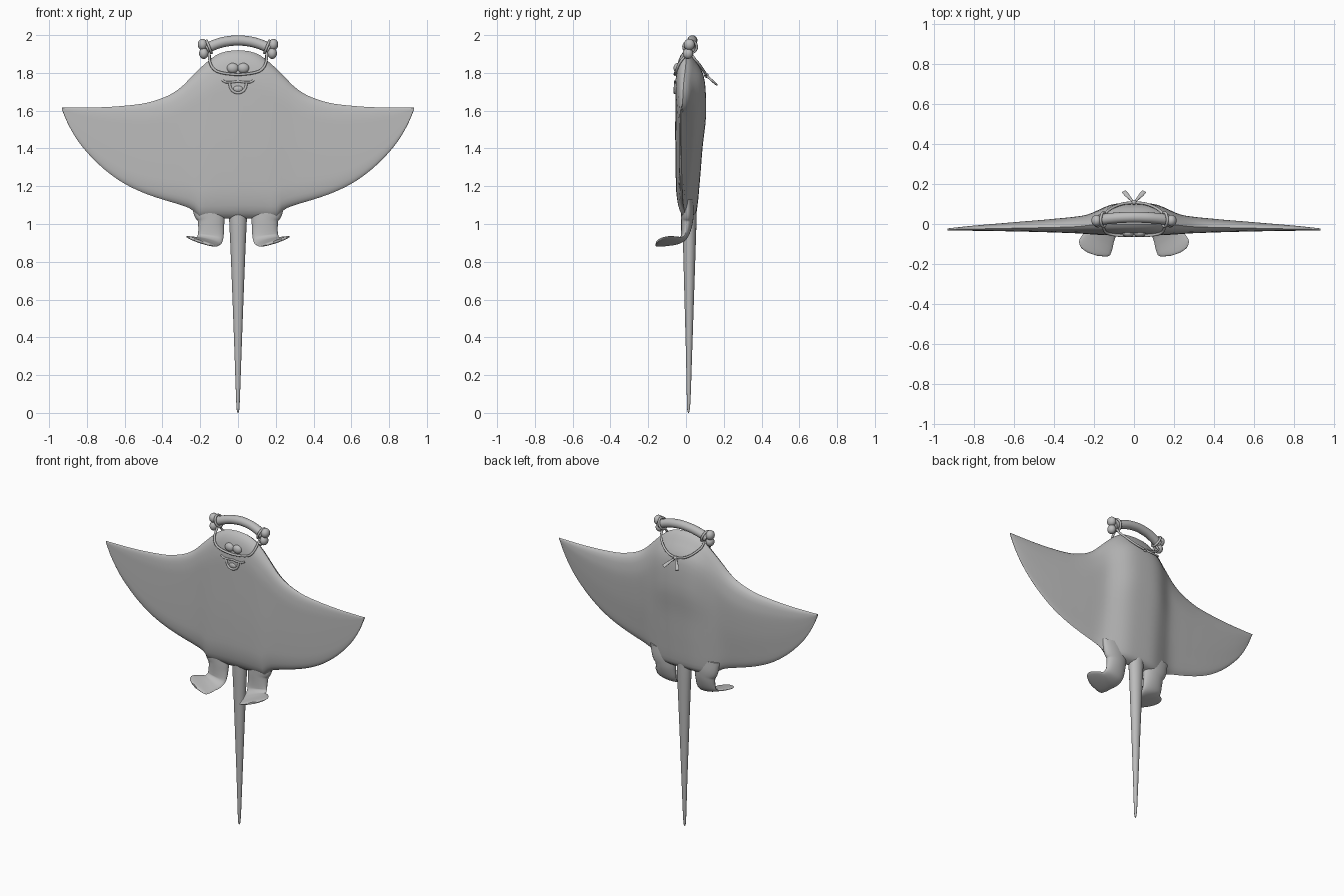
import bpy, bmesh, math
from mathutils import Vector

if "Cube" in bpy.data.objects:
    bpy.data.objects.remove(bpy.data.objects["Cube"])

grey = bpy.data.materials.new("plain_grey")
grey.diffuse_color = (0.5, 0.5, 0.5, 1)
grey.use_nodes = True
grey.node_tree.nodes["Principled BSDF"].inputs["Base Color"].default_value = grey.diffuse_color


def finish(obj, name, angle=50):
    obj.name = name
    obj.data.materials.clear()
    obj.data.materials.append(grey)
    bpy.ops.object.select_all(action='DESELECT')
    obj.select_set(True)
    bpy.context.view_layer.objects.active = obj
    bpy.ops.object.shade_smooth_by_angle(angle=math.radians(angle))
    return obj


def spline(pts, x):
    """Monotone cubic through (x, value) points."""
    x = min(max(x, pts[0][0]), pts[-1][0])
    n = len(pts)
    sec = [(pts[i + 1][1] - pts[i][1]) / (pts[i + 1][0] - pts[i][0]) for i in range(n - 1)]

    def slope(i):
        if i == 0 or i == n - 1:
            return sec[0 if i == 0 else -1]
        a, b = sec[i - 1], sec[i]
        return 0 if a * b <= 0 else 2 * a * b / (a + b)
    i = max(k for k in range(n - 1) if pts[k][0] <= x)
    h = pts[i + 1][0] - pts[i][0]
    t = (x - pts[i][0]) / h
    return ((2*t**3 - 3*t**2 + 1) * pts[i][1] + (t**3 - 2*t**2 + t) * h * slope(i)
            + (3*t**2 - 2*t**3) * pts[i + 1][1] + (t**3 - t**2) * h * slope(i + 1))


def skin(name, rings):
    """Join rings of points into a closed surface."""
    bm = bmesh.new()
    vs = [[bm.verts.new(p) for p in r] for r in rings]
    n = len(rings[0])
    for a, b in zip(vs, vs[1:]):
        for j in range(n):
            bm.faces.new((a[j], a[(j + 1) % n], b[(j + 1) % n], b[j]))
    bm.faces.new(vs[0])
    bm.faces.new(vs[-1])
    bmesh.ops.recalc_face_normals(bm, faces=bm.faces)
    me = bpy.data.meshes.new(name)
    bm.to_mesh(me)
    bm.free()
    obj = bpy.data.objects.new(name, me)
    bpy.context.collection.objects.link(obj)
    return finish(obj, name)


def loft(name, stations, w=(1, 0, 0), sides=16, steps=5):
    """Elliptical sweep; stations are (x, y, z, half width, half thickness)."""
    m = len(stations) - 1
    tracks = [[(i, s[k]) for i, s in enumerate(stations)] for k in range(5)]
    path = [[spline(tr, i / steps) for tr in tracks] for i in range(m * steps + 1)]
    w, rings = Vector(w), []
    for i, p in enumerate(path):
        a, b = path[max(i - 1, 0)], path[min(i + 1, len(path) - 1)]
        t = (Vector(b[:3]) - Vector(a[:3])).normalized()
        w = (w - t * w.dot(t)).normalized()
        u = t.cross(w)
        rings.append([Vector(p[:3]) + w * p[3] * math.cos(q) + u * p[4] * math.sin(q)
                      for q in (2 * math.pi * k / sides for k in range(sides))])
    return skin(name, rings)


def cord(name, pts, r, w=(1, 0, 0)):
    return loft(name, [(*p, r, r) for p in pts], w, 10)


def blob(name, loc, size):
    bpy.ops.mesh.primitive_uv_sphere_add(segments=24, ring_count=14, location=loc)
    obj = bpy.context.object
    obj.scale = size
    return finish(obj, name)


def mirrored(pts):
    """Extend a right half path, ending at x = 0, to the left side."""
    return pts + [(-p[0], *p[1:]) for p in pts[-2::-1]]


# Body and wings: outline, depth and section profiles
TOP = [(0, 1.92), (.05, 1.916), (.1, 1.902), (.15, 1.87), (.2, 1.825), (.25, 1.775), (.3, 1.725),
       (.35, 1.69), (.4, 1.667), (.5, 1.638), (.6, 1.626), (.7, 1.619), (.8, 1.616), (.932, 1.616)]
BOTTOM = [(0, 1.03), (.2, 1.03), (.225, 1.06), (.25, 1.08), (.3, 1.1), (.4, 1.13), (.5, 1.165),
          (.6, 1.213), (.7, 1.283), (.8, 1.38), (.85, 1.444), (.9, 1.53), (.932, 1.605)]
BACK = [(0, .107), (.05, .106), (.1, .1), (.15, .084), (.2, .06), (.25, .043), (.4, .026),
        (.6, .009), (.8, -.008), (.932, -.022)]
FRONT = [(0, -.057), (.15, -.055), (.3, -.046), (.6, -.037), (.932, -.032)]
EDGE = [(0, 0), (.15, 0), (.3, -.014), (.6, -.021), (.932, -.027)]
SPINE = [(0, 0), (.015, .35), (.04, .52), (.2, .67), (.42, .82), (.64, 1), (.77, .97), (.86, .85),
         (.94, .45), (.985, .18), (1, 0)]
WING = [(0, 0), (.05, .25), (.2, .5), (.5, .86), (.75, 1), (.9, .8), (.97, .45), (1, 0)]
BELLY = [(0, 0), (.02, .35), (.07, .7), (.18, .93), (.5, 1), (.8, .98), (.92, .78), (.98, .4), (1, 0)]

rings, N, COLS = [], 28, 100
for c in range(COLS + 1):
    x = .932 * math.sin((c / COLS - .5) * math.pi)
    ax = abs(x)
    z0, z1, mid = spline(BOTTOM, ax), spline(TOP, ax), spline(EDGE, ax)
    k = min(max((ax - .08) / .24, 0), 1)
    k = k * k * (3 - 2 * k)
    ring = []
    for j in range(2 * N):
        s = .5 - .5 * math.cos(math.pi * j / N)
        if j <= N:
            y = mid + (spline(BACK, ax) - mid) * (spline(SPINE, s) * (1 - k) + spline(WING, s) * k)
        else:
            y = mid + (spline(FRONT, ax) - mid) * spline(BELLY, s)
        ring.append((x, y, z0 + (z1 - z0) * s))
    rings.append(ring)
skin("body_and_wings", rings)

# Tail
loft("tail", [(0, .02, 1.16, .05, .04), (0, .018, 1.03, .047, .038), (0, .018, .9, .041, .034),
              (0, .017, .6, .029, .025), (0, .016, .3, .018, .016), (0, .014, .05, .009, .009),
              (0, .013, .012, .006, .006), (0, .013, 0, .002, .002)], sides=20)

for side, s in (("right", 1), ("left", -1)):
    # Leg curving forward into a flat foot
    loft(side + "_leg_and_foot", [
        (s * .15, .008, 1.13, .1, .03), (s * .15, .008, 1.07, .088, .034),
        (s * .142, .006, 1.02, .071, .032), (s * .142, 0, .97, .068, .026),
        (s * .146, -.012, .93, .068, .018), (s * .158, -.05, .909, .07, .011),
        (s * .178, -.085, .907, .085, .01), (s * .195, -.115, .908, .09, .01),
        (s * .205, -.138, .909, .07, .009), (s * .209, -.15, .91, .03, .006)], sides=20)
    # Eye
    blob(side + "_eye", (s * .028, -.045, 1.825), (.031, .021, .027))
    # Bone end: two lobes
    blob(side + "_bone_upper_lobe", (s * .187, .017, 1.95), (.026, .029, .03))
    blob(side + "_bone_lower_lobe", (s * .181, .01, 1.903), (.025, .027, .029))
    # Cord wrapped round the bone
    bpy.ops.mesh.primitive_torus_add(location=(s * .153, .022, 1.938), major_radius=.035,
                                     minor_radius=.007, major_segments=28, minor_segments=10,
                                     rotation=(0, math.radians(90 + s * 22), 0))
    finish(bpy.context.object, side + "_cord_wrap")
    # Loose bow end at the back
    loft(side + "_bow_end", [(0, .106, 1.785, .006, .006), (s * .02, .128, 1.768, .008, .006),
                             (s * .038, .148, 1.75, .012, .006), (s * .05, .162, 1.738, .012, .005)],
         sides=12)

# Bone bar
loft("bone_bar", [(x, .034 - .45 * x * x, 1.972 - 1.5 * x * x, .027, .027)
                  for x in (-.17, -.12, -.06, 0, .06, .12, .17)], (0, 1, 0))

# Cord in front of and behind the head, with knot
cord("front_cord", mirrored([(.152, .01, 1.905), (.151, -.02, 1.872), (.143, -.04, 1.842),
                             (.115, -.052, 1.81), (.06, -.058, 1.796), (0, -.059, 1.791)]),
     .007, (0, 1, 0))
cord("back_cord", mirrored([(.152, .025, 1.905), (.148, .045, 1.875), (.125, .07, 1.845),
                            (.08, .094, 1.81), (.04, .104, 1.794), (0, .106, 1.788)]),
     .007, (0, 1, 0))
blob("bow_knot", (0, .108, 1.786), (.014, .012, .012))

# Mouth: smiling upper lip, lower lip and tongue
cord("upper_lip", mirrored([(.085, -.052, 1.762), (.06, -.055, 1.75), (.03, -.058, 1.751),
                            (0, -.058, 1.755)]), .006, (0, 1, 0))
cord("lower_lip", mirrored([(.045, -.055, 1.748), (.04, -.058, 1.722), (.025, -.059, 1.702),
                            (0, -.059, 1.694)]), .007, (0, 1, 0))
blob("tongue", (0, -.052, 1.715), (.026, .012, .018))
